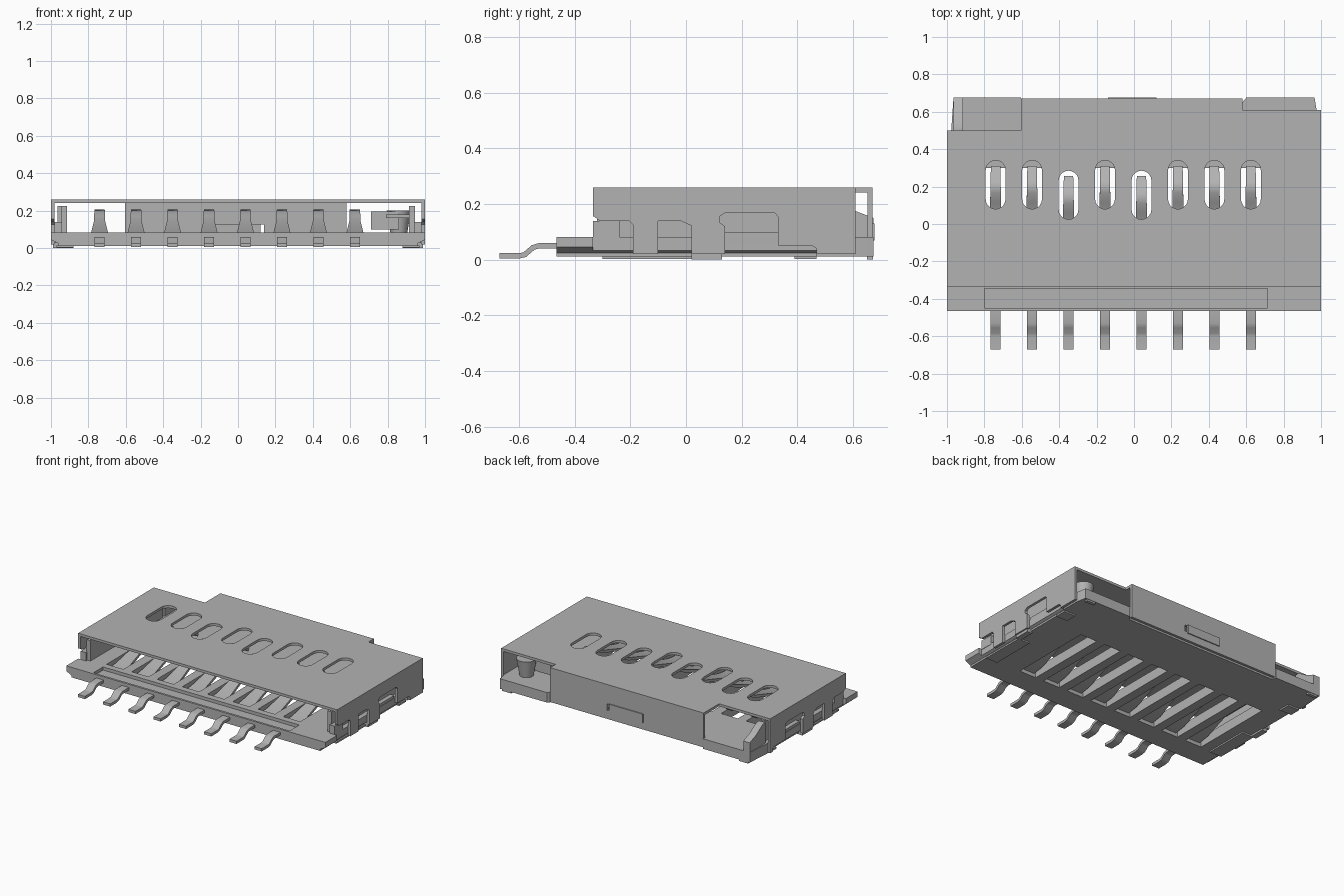
import bpy, bmesh, math
from mathutils import Vector

if "Cube" in bpy.data.objects:
    bpy.data.objects.remove(bpy.data.objects["Cube"])

grey = bpy.data.materials.new("plain grey")
grey.use_nodes = True
COL = (0.45, 0.45, 0.45, 1)
grey.diffuse_color = COL
grey.node_tree.nodes["Principled BSDF"].inputs["Base Color"].default_value = COL


def finish(name, bm, smooth=True):
    bmesh.ops.recalc_face_normals(bm, faces=bm.faces)
    me = bpy.data.meshes.new(name)
    bm.to_mesh(me)
    bm.free()
    me.materials.append(grey)
    ob = bpy.data.objects.new(name, me)
    bpy.context.collection.objects.link(ob)
    if smooth:
        shade(ob)
    return ob


def shade(ob):
    bpy.ops.object.select_all(action='DESELECT')
    ob.select_set(True)
    bpy.context.view_layer.objects.active = ob
    bpy.ops.object.shade_smooth_by_angle(angle=math.radians(35))


def box(name, x0, x1, y0, y1, z0, z1):
    bm = bmesh.new()
    bmesh.ops.create_cube(bm, size=1)
    for v in bm.verts:
        v.co = Vector(((x0 + x1) / 2 + v.co.x * (x1 - x0),
                       (y0 + y1) / 2 + v.co.y * (y1 - y0),
                       (z0 + z1) / 2 + v.co.z * (z1 - z0)))
    return finish(name, bm, False)


def prism(name, pts, axis, a, b):
    """Extrude a 2D outline along an axis: x takes (y, z), y takes (x, z), z takes (x, y)."""
    def place(p, t):
        q = list(p)
        q.insert(axis, t)
        return q
    bm = bmesh.new()
    f = bm.faces.new([bm.verts.new(place(p, a)) for p in pts])
    ext = bmesh.ops.extrude_face_region(bm, geom=[f])
    for v in ext["geom"]:
        if isinstance(v, bmesh.types.BMVert):
            v.co[axis] = b
    return finish(name, bm)


def stadium(x, y0, y1, r, n=10):
    arc = [math.pi * i / n for i in range(n + 1)]
    return ([(x + r * math.cos(t), y1 - r + r * math.sin(t)) for t in arc] +
            [(x - r * math.cos(t), y0 + r - r * math.sin(t)) for t in arc])


def ribbon(name, x, path, thick):
    """Bent metal strip; path rows are (y, z, width)."""
    bm = bmesh.new()
    rows = []
    for i, (y, z, w) in enumerate(path):
        p, q = path[max(i - 1, 0)], path[min(i + 1, len(path) - 1)]
        d = Vector((q[0] - p[0], q[1] - p[1])).normalized() * thick / 2
        rows.append([bm.verts.new((x + s * w / 2, y - k * d.y, z + k * d.x))
                     for s, k in ((-1, -1), (1, -1), (1, 1), (-1, 1))])
    for a, b in zip(rows, rows[1:]):
        for i in range(4):
            j = (i + 1) % 4
            bm.faces.new((a[i], a[j], b[j], b[i]))
    bm.faces.new(rows[0])
    bm.faces.new(rows[-1])
    return finish(name, bm)


def cut(ob, cutters):
    for c in cutters:
        m = ob.modifiers.new("cut", 'BOOLEAN')
        m.operation, m.solver, m.object = 'DIFFERENCE', 'EXACT', c
    deps = bpy.context.evaluated_depsgraph_get()
    ob.data = bpy.data.meshes.new_from_object(ob.evaluated_get(deps))
    ob.modifiers.clear()
    for c in cutters:
        bpy.data.objects.remove(c)
    shade(ob)


def rounded_block(name, x, y0, y1, z0, z1, r):
    """Block with rounded top side edges and rounded top back edge."""
    bm = bmesh.new()
    bmesh.ops.create_cube(bm, size=1)
    for v in bm.verts:
        v.co = Vector((v.co.x * 2 * x, y0 if v.co.y < 0 else y1, z0 if v.co.z < 0 else z1))
    edges = [e for e in bm.edges if all(v.co.z == z1 for v in e.verts)
             and not all(v.co.y == y0 for v in e.verts)]
    bmesh.ops.bevel(bm, geom=edges, offset=r, segments=6, profile=0.5, affect='EDGES')
    return finish(name, bm)


XS = [-0.74 + 0.195 * i for i in range(8)]

# Sheet metal shell with slots, open corners and stepped side walls
shell = rounded_block("shell", 1.0, -0.335, 0.67, 0.02, 0.26, 0.055)
cuts = [rounded_block("inner", 0.982, -0.6, 0.652, -0.1, 0.242, 0.037),
        box("corner_a", -1.2, -0.605, 0.5, 0.9, -0.1, 0.4),
        box("corner_b", 0.58, 1.2, 0.61, 0.9, -0.1, 0.4),
        box("tab_window", -0.125, 0.14, 0.6, 0.8, 0.08, 0.125)]
for i, x in enumerate(XS):
    d = -0.055 if i in (2, 4) else 0
    cuts.append(prism("slot", stadium(x, 0.08 + d, 0.34 + d, 0.053), 2, 0.2, 0.3))
for s in (-1, 1):
    a, b = sorted((s * 0.9, s * 1.1))
    cuts += [prism("front_gap", [(-0.4, -0.1), (-0.19, -0.1), (-0.19, 0.125), (-0.205, 0.14),
                                 (-0.31, 0.14), (-0.33, 0.155), (-0.4, 0.155)], 0, a, b),
             prism("middle_gap", [(-0.1, -0.1), (0.02, -0.1), (0.02, 0.122), (-0.02, 0.14),
                                  (-0.1, 0.14)], 0, a, b),
             prism("spring_window", [(0.14, 0.03), (0.33, 0.03), (0.33, 0.155), (0.32, 0.168),
                                     (0.14, 0.168), (0.12, 0.155), (0.12, 0.135), (0.14, 0.12)], 0, a, b),
             prism("rear_gap", [(0.14, -0.1), (0.47, -0.1), (0.47, 0.04), (0.45, 0.052),
                                (0.14, 0.052)], 0, a, b)]
cut(shell, cuts)
box("rear_tab", -0.14, 0.12, 0.666, 0.677, 0.07, 0.13)

# Moulded base: wide front lip, narrower body and rear corner ledges
base = prism("base", [(-1, -0.465), (1, -0.465), (1, -0.335), (0.978, -0.335), (0.978, 0.6),
                      (0.965, 0.675), (0.6, 0.675), (0.575, 0.645), (-0.6, 0.645), (-0.605, 0.675),
                      (-0.965, 0.675), (-0.978, 0.49), (-0.978, -0.335), (-1, -0.335)], 2, 0.012, 0.082)
cuts = [box("front_recess", -0.8, 0.715, -0.45, -0.345, 0.06, 0.2)]
for x in XS:
    cuts.append(box("beam_slot", x - 0.065, x + 0.065, -0.3, 0.3, -0.1, 0.2))
for s in (-1, 1):
    cuts.append(prism("side_chamfer", [(s * 0.96, -0.1), (s * 0.96, 0.025), (s * 1.0, 0.045),
                                       (s * 1.1, 0.045), (s * 1.1, -0.1)], 1, -0.6, 0.47))
cut(base, cuts)

# Side rails, front corner posts and feet
for s, side in ((-1, "right"), (1, "left")):
    def span(a, b):
        return sorted((s * a, s * b))
    box(side + "_rail", *span(0.915, 0.945), -0.32, 0.48, 0.075, 0.225)
    box(side + "_front_post", *span(0.94, 0.98), -0.335, -0.24, 0.075, 0.14)
    box(side + "_front_foot", *span(0.88, 0.97), -0.3, 0.02, 0.002, 0.014)
    box(side + "_middle_foot", *span(0.95, 0.99), 0.02, 0.13, 0.0, 0.03)
    box(side + "_rear_foot", *span(0.88, 0.97), 0.39, 0.47, 0.002, 0.014)
    box(side + "_spring_arm", *span(0.945, 0.975), 0.14, 0.33, 0.075, 0.1)
    box(side + "_corner_foot", *span(0.88, 0.95), 0.65, 0.672, 0.0, 0.014)

# Sloped guide on the right rear corner
prism("rear_guide", [(0.5, 0.07), (0.675, 0.07), (0.675, 0.15), (0.61, 0.175), (0.53, 0.225),
                     (0.5, 0.225)], 0, -0.965, -0.915)

# Card detect switch in the left rear corner
bm = bmesh.new()
bmesh.ops.create_cone(bm, cap_ends=True, segments=24, radius1=0.045, radius2=0.065, depth=0.12)
bmesh.ops.translate(bm, verts=bm.verts, vec=(0.86, 0.53, 0.14))
finish("switch_pin", bm)
box("switch_plate", 0.71, 0.86, 0.46, 0.48, 0.1, 0.195)
box("switch_arm", 0.79, 0.92, 0.4, 0.46, 0.16, 0.18)

# Contacts: solder tail in front, tapered spring beam inside
for i, x in enumerate(XS):
    d = -0.055 if i in (2, 4) else 0
    ribbon(f"contact_tail_{i + 1}", x, [(y, z, 0.055) for y, z in (
        (-0.67, 0.014), (-0.60, 0.014), (-0.58, 0.018), (-0.55, 0.044), (-0.53, 0.05),
        (-0.44, 0.05))], 0.019)
    ribbon(f"contact_beam_{i + 1}", x, [
        (-0.31, 0.045, 0.105), (-0.22, 0.055, 0.1), (0.06 + d, 0.135, 0.06),
        (0.12 + d, 0.165, 0.058), (0.17 + d, 0.192, 0.056), (0.20 + d, 0.196, 0.055),
        (0.23 + d, 0.186, 0.054), (0.305 + d, 0.13, 0.05)], 0.018)
